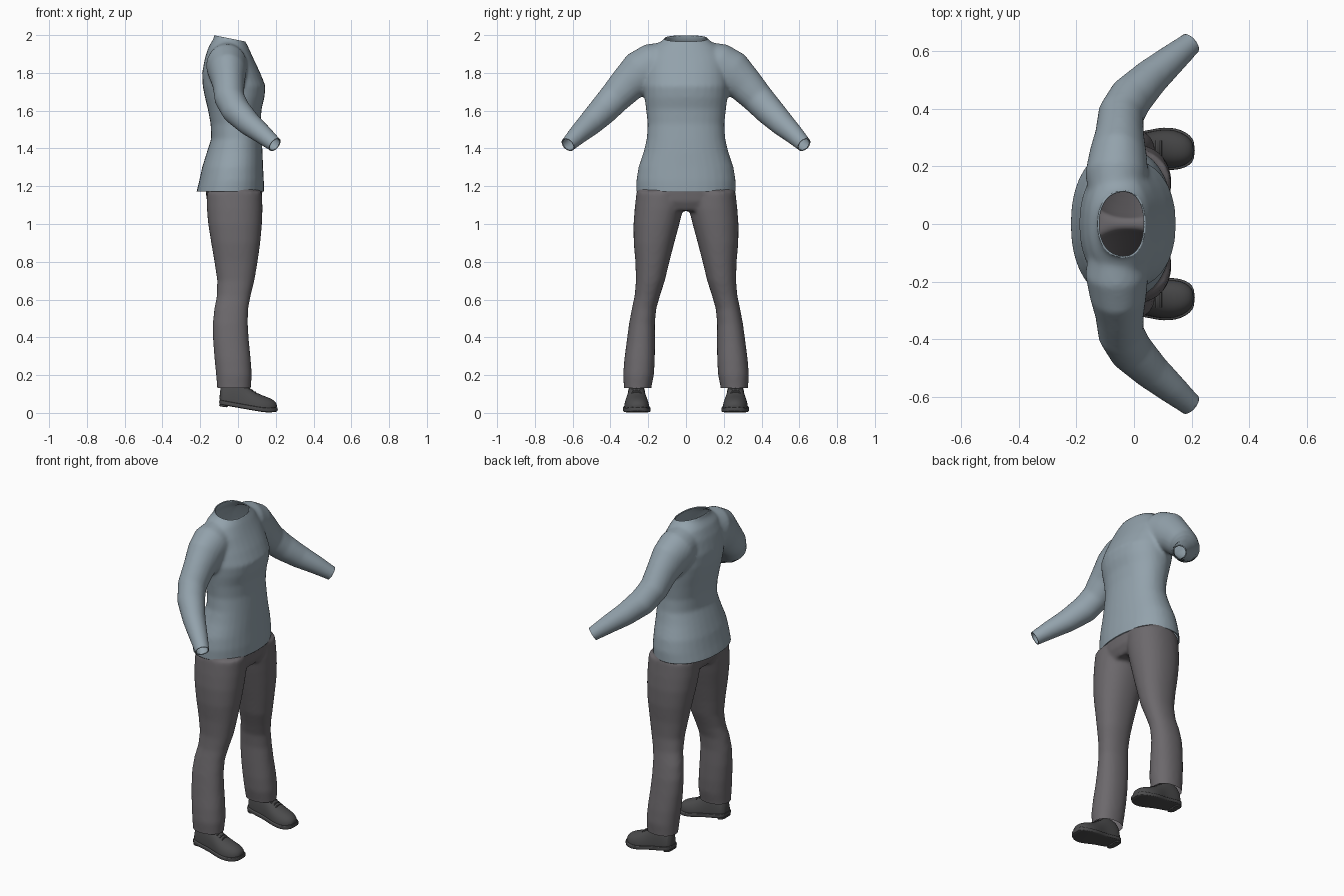
import bpy, bmesh, math
from mathutils import Vector

cube = bpy.data.objects.get("Cube")
if cube:
    bpy.data.objects.remove(cube)

X, Y, Z = Vector((1, 0, 0)), Vector((0, 1, 0)), Vector((0, 0, 1))


def material(name, rgb):
    m = bpy.data.materials.new(name)
    m.use_nodes = True
    m.diffuse_color = (*rgb, 1)
    bsdf = m.node_tree.nodes["Principled BSDF"]
    bsdf.inputs["Base Color"].default_value = (*rgb, 1)
    bsdf.inputs["Roughness"].default_value = 0.8
    return m


shirt_blue = material("shirt blue grey", (0.29, 0.36, 0.41))
trouser_grey = material("trouser grey", (0.15, 0.14, 0.15))
shoe_grey = material("shoe dark grey", (0.07, 0.07, 0.072))


def ring(centre, u, v, power=2.0, n=32):
    """Superellipse cross-section."""
    pts = []
    for i in range(n):
        a = math.tau * i / n
        c, s = math.cos(a), math.sin(a)
        pts.append(centre + u * math.copysign(abs(c) ** (2 / power), c)
                   + v * math.copysign(abs(s) ** (2 / power), s))
    return pts


def loft(bm, rings):
    """Closed skin through a row of rings."""
    rows = [[bm.verts.new(p) for p in r] for r in rings]
    n = len(rows[0])
    for a, b in zip(rows, rows[1:]):
        for i in range(n):
            j = (i + 1) % n
            bm.faces.new((a[i], a[j], b[j], b[i]))
    bm.faces.new(rows[0][::-1])
    bm.faces.new(rows[-1])


def column(bm, rows, side=1, power=2.2):
    """Upright loft; rows hold z, back x, front x, inner y, outer y."""
    loft(bm, [ring(Vector(((b + f) / 2, side * (i + o) / 2, z)),
                   X * (f - b) / 2, Y * (o - i) / 2, power)
              for z, b, f, i, o in rows])


def tube(bm, path, n=24):
    """Loft along a path of (point, radius across, radius in x)."""
    pts = [Vector(p) for p, _, _ in path]
    rings = []
    for k, (_, r, rx) in enumerate(path):
        t = (pts[min(k + 1, len(pts) - 1)] - pts[max(k - 1, 0)]).normalized()
        u = (X - t * X.dot(t)).normalized()
        rings.append(ring(pts[k], u * rx, t.cross(u) * r, 2, n))
    loft(bm, rings)


def make(name, bm, mat, mods=(), cuts=()):
    """Turn a bmesh into an object, apply modifiers, trim open ends."""
    bmesh.ops.recalc_face_normals(bm, faces=bm.faces)
    mesh = bpy.data.meshes.new(name)
    bm.to_mesh(mesh)
    bm.free()
    ob = bpy.data.objects.new(name, mesh)
    bpy.context.scene.collection.objects.link(ob)
    for kind, settings in mods:
        mod = ob.modifiers.new(kind.title(), kind)
        for key, value in settings.items():
            setattr(mod, key, value)
    if cuts:
        deps = bpy.context.evaluated_depsgraph_get()
        mesh = bpy.data.meshes.new_from_object(ob.evaluated_get(deps))
        ob.modifiers.clear()
        ob.data = mesh
        cut = bmesh.new()
        cut.from_mesh(mesh)
        for co, no in cuts:
            bmesh.ops.bisect_plane(cut, geom=cut.verts[:] + cut.edges[:] + cut.faces[:],
                                   plane_co=co, plane_no=no, clear_outer=True)
        cut.to_mesh(mesh)
        cut.free()
    mesh.name = name
    mesh.materials.clear()
    mesh.materials.append(mat)
    mesh.polygons.foreach_set("use_smooth", [True] * len(mesh.polygons))
    mesh.set_sharp_from_angle(angle=math.radians(50))
    return ob


FUSE = [("REMESH", dict(mode="VOXEL", voxel_size=0.01)),
        ("SMOOTH", dict(factor=0.5, iterations=9))]

# Shirt: torso and both sleeves fused, then opened at neck, hem and cuffs
bm = bmesh.new()
torso = [(1.10, -0.225, 0.135, 0.262), (1.17, -0.22, 0.137, 0.263), (1.23, -0.205, 0.137, 0.263),
         (1.30, -0.19, 0.133, 0.252), (1.38, -0.165, 0.13, 0.225), (1.45, -0.142, 0.126, 0.208),
         (1.53, -0.145, 0.12, 0.203), (1.61, -0.16, 0.125, 0.212), (1.67, -0.175, 0.14, 0.22),
         (1.73, -0.187, 0.146, 0.225), (1.80, -0.19, 0.118, 0.222), (1.88, -0.175, 0.08, 0.21),
         (1.94, -0.155, 0.053, 0.17), (1.98, -0.13, 0.032, 0.115), (2.06, -0.115, 0.02, 0.085)]
column(bm, [(z, b, f, -w, w) for z, b, f, w in torso])
sleeve = [((-0.06, 0.08, 1.87), 0.10, 0.09), ((-0.06, 0.17, 1.84), 0.12, 0.11),
          ((-0.055, 0.24, 1.80), 0.12, 0.10), ((-0.05, 0.31, 1.74), 0.098, 0.085),
          ((-0.045, 0.38, 1.665), 0.085, 0.08), ((-0.01, 0.44, 1.60), 0.078, 0.077),
          ((0.06, 0.51, 1.53), 0.066, 0.064), ((0.13, 0.57, 1.475), 0.053, 0.053),
          ((0.195, 0.625, 1.42), 0.041, 0.041), ((0.25, 0.672, 1.373), 0.041, 0.041)]
for s in (1, -1):
    tube(bm, [((x, s * y, z), r, rx) for (x, y, z), r, rx in sleeve])
shirt_cuts = [((0, 0, 1.172), -Z), ((-0.045, 0, 1.983), (0.2, 0, 1))]
shirt_cuts += [((0.195, s * 0.625, 1.42), (0.65, s * 0.55, -0.53)) for s in (1, -1)]
shirt = make("shirt", bm, shirt_blue, FUSE, shirt_cuts)
hem = shirt.modifiers.new("Cloth thickness", "SOLIDIFY")
hem.thickness, hem.offset = 0.006, -1

# Trousers: pelvis and both legs fused, open at waist and ankles
bm = bmesh.new()
column(bm, [(1.07, -0.13, 0.10, -0.20, 0.20), (1.12, -0.165, 0.125, -0.255, 0.255),
            (1.18, -0.172, 0.130, -0.256, 0.256), (1.30, -0.16, 0.11, -0.235, 0.235)])
leg = [(1.17, -0.165, 0.127, 0.01, 0.262), (1.08, -0.165, 0.130, 0.015, 0.272),
       (1.00, -0.158, 0.127, 0.035, 0.278), (0.90, -0.142, 0.118, 0.062, 0.277),
       (0.80, -0.125, 0.104, 0.088, 0.268), (0.70, -0.110, 0.087, 0.112, 0.265),
       (0.62, -0.112, 0.067, 0.138, 0.272), (0.55, -0.126, 0.054, 0.158, 0.287),
       (0.47, -0.134, 0.052, 0.165, 0.302), (0.38, -0.132, 0.058, 0.164, 0.314),
       (0.28, -0.124, 0.068, 0.165, 0.327), (0.20, -0.116, 0.073, 0.170, 0.333),
       (0.13, -0.110, 0.068, 0.184, 0.328), (0.06, -0.110, 0.068, 0.184, 0.328)]
for s in (1, -1):
    column(bm, leg, s)
make("trousers", bm, trouser_grey, FUSE, [((0, 0, 0.133), -Z), ((0, 0, 1.24), Z)])

# Shoe stations: x, half width, top height
last = [(-0.098, 0.022, 0.10), (-0.088, 0.042, 0.16), (-0.05, 0.050, 0.185), (0.0, 0.050, 0.18),
        (0.04, 0.054, 0.150), (0.08, 0.064, 0.117), (0.12, 0.068, 0.096), (0.16, 0.062, 0.083),
        (0.19, 0.046, 0.068), (0.207, 0.022, 0.048)]


def welt(x):
    """Height where the upper meets the sole."""
    return 0.052 - 0.18 * x + 0.3 * max(0, x - 0.15)


def sample(x):
    """Half width and top of the upper at x."""
    for (a, w0, t0), (b, w1, t1) in zip(last, last[1:]):
        if a <= x <= b:
            k = (x - a) / (b - a)
            return w0 + (w1 - w0) * k, t0 + (t1 - t0) * k


ROUND = [("SUBSURF", dict(levels=1, render_levels=1))]

for s, label in ((1, "left"), (-1, "right")):
    def mid(x):
        return s * (0.262 - 0.06 * max(0, x - 0.1))

    # Upper
    bm = bmesh.new()
    rows = []
    for x, w, top in last:
        base = welt(x) - 0.004
        pts = ring(Vector((x, mid(x), base)), Y * w, Z * (top - base), 2.2, 24)
        rows.append([Vector((p.x, p.y, max(p.z, base - 0.002))) for p in pts])
    loft(bm, rows)
    make(label + "_shoe_upper", bm, shoe_grey, ROUND)

    # Sole with a rim, and heel block
    for part, drop, deep, grow, keep in (("sole", 0.0, 0.025, 0.007, 1), ("heel", 0.022, 0.012, 0.005, -0.01)):
        bm = bmesh.new()
        rows = []
        for x, w, _ in last:
            if x <= keep:
                c = Vector((x * 1.02, mid(x), welt(x) - drop - deep / 2))
                rows.append(ring(c, Y * (w + grow), Z * deep / 2, 7, 24))
        loft(bm, rows)
        make(label + "_shoe_" + part, bm, shoe_grey, ROUND)

    # Laces across the instep
    bm = bmesh.new()
    for k in range(4):
        x = 0.045 + 0.016 * k
        w, top = sample(x)
        path = []
        for i in range(-3, 4):
            d = 0.009 * i
            z = welt(x) + (top - welt(x)) * math.sqrt(1 - (d / w) ** 2)
            path.append(((x, mid(x) + d, z), 0.0035, 0.0035))
        tube(bm, path, 8)
    make(label + "_shoe_laces", bm, shoe_grey)
